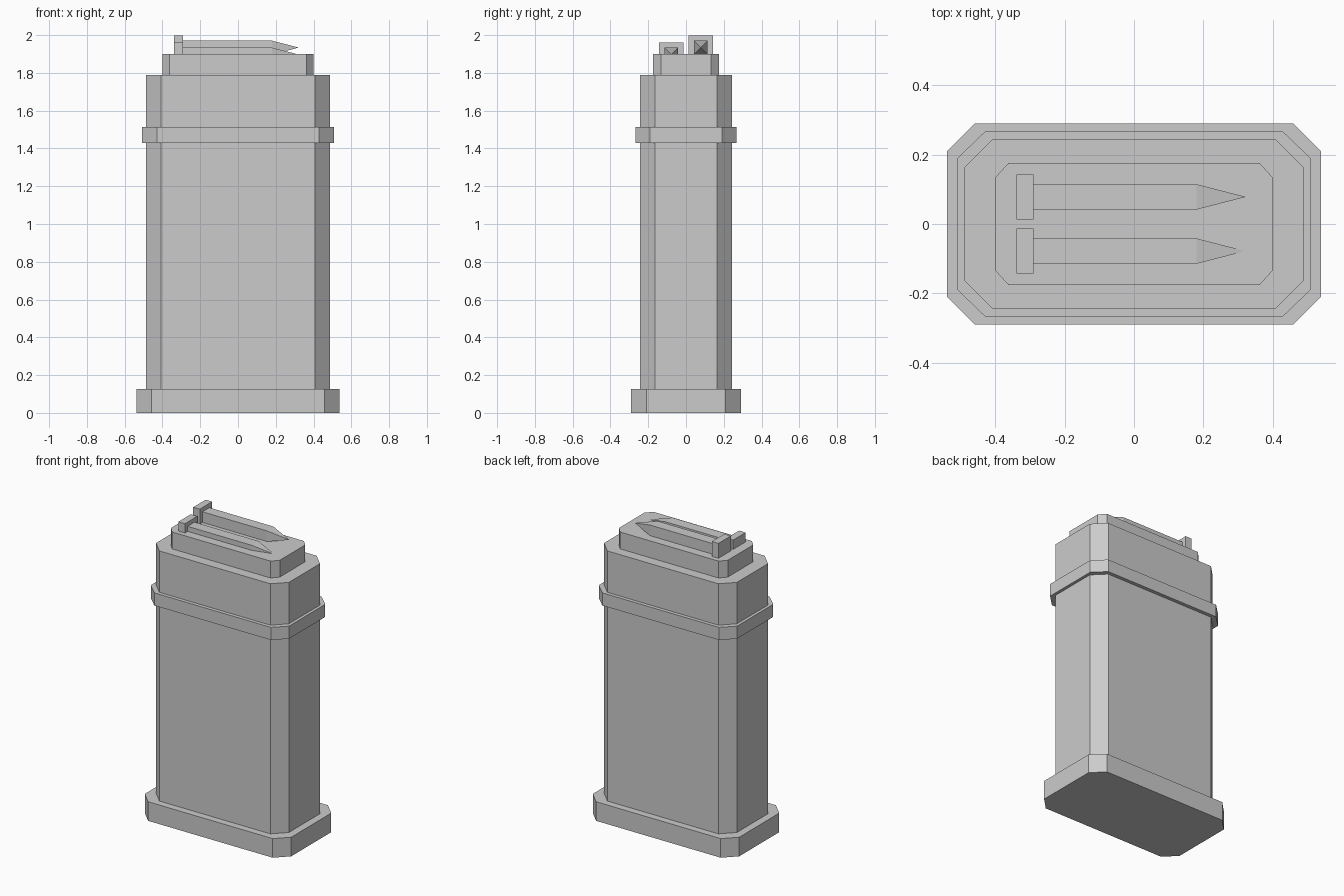
import bpy, bmesh

if "Cube" in bpy.data.objects:
    bpy.data.objects.remove(bpy.data.objects["Cube"])

grey = bpy.data.materials.new("metal grey")
grey.diffuse_color = (0.6, 0.6, 0.6, 1)
grey.use_nodes = True
grey.node_tree.nodes["Principled BSDF"].inputs["Base Color"].default_value = grey.diffuse_color


def finish(name, bm):
    bmesh.ops.recalc_face_normals(bm, faces=bm.faces)
    mesh = bpy.data.meshes.new(name)
    bm.to_mesh(mesh)
    bm.free()
    mesh.materials.append(grey)
    obj = bpy.data.objects.new(name, mesh)
    bpy.context.collection.objects.link(obj)
    return obj


def prism(name, hx, hy, cx, cy, z0, z1):
    """Upright block with chamfered corners."""
    quarter = [(hx, hy - cy), (hx - cx, hy)]
    ring = quarter + [(-x, y) for x, y in quarter[::-1]]
    ring += [(-x, -y) for x, y in ring]
    bm = bmesh.new()
    face = bm.faces.new([bm.verts.new((x, y, z0)) for x, y in ring])
    top = bmesh.ops.extrude_face_region(bm, geom=[face], use_keep_orig=True)["geom"]
    bmesh.ops.translate(bm, vec=(0, 0, z1 - z0),
                        verts=[v for v in top if isinstance(v, bmesh.types.BMVert)])
    return finish(name, bm)


def cartridge(prefix, y, z):
    """Square case lying along x, with a pyramid tip and a wider rim."""
    def square(bm, x, h):
        return [bm.verts.new((x, y + a * h, z + b * h))
                for a, b in ((-1, -1), (1, -1), (1, 1), (-1, 1))]

    def bridge(bm, a, b):
        for i in range(4):
            j = (i + 1) % 4
            bm.faces.new((a[i], a[j], b[j], b[i]))

    bm = bmesh.new()
    back, front = square(bm, -0.29, 0.0365), square(bm, 0.18, 0.0365)
    tip = bm.verts.new((0.322, y, z))
    bm.faces.new(back)
    bridge(bm, back, front)
    for i in range(4):
        bm.faces.new((front[i], front[(i + 1) % 4], tip))
    finish(prefix + "_cartridge", bm)

    bm = bmesh.new()
    a, b = square(bm, -0.338, 0.065), square(bm, -0.29, 0.065)
    bm.faces.new(a)
    bm.faces.new(b)
    bridge(bm, a, b)
    finish(prefix + "_cartridge_rim", bm)


# Stacked housing
prism("base_plate", 0.538, 0.29, 0.08, 0.08, 0, 0.127)
prism("body", 0.488, 0.243, 0.08, 0.08, 0.1, 1.788)
prism("band", 0.508, 0.267, 0.08, 0.077, 1.429, 1.513)
prism("feed_block", 0.40, 0.175, 0.038, 0.042, 1.75, 1.90)

# Two cartridges, the front one sunk halfway into the block
cartridge("back", 0.078, 1.934)
cartridge("front", -0.078, 1.897)
